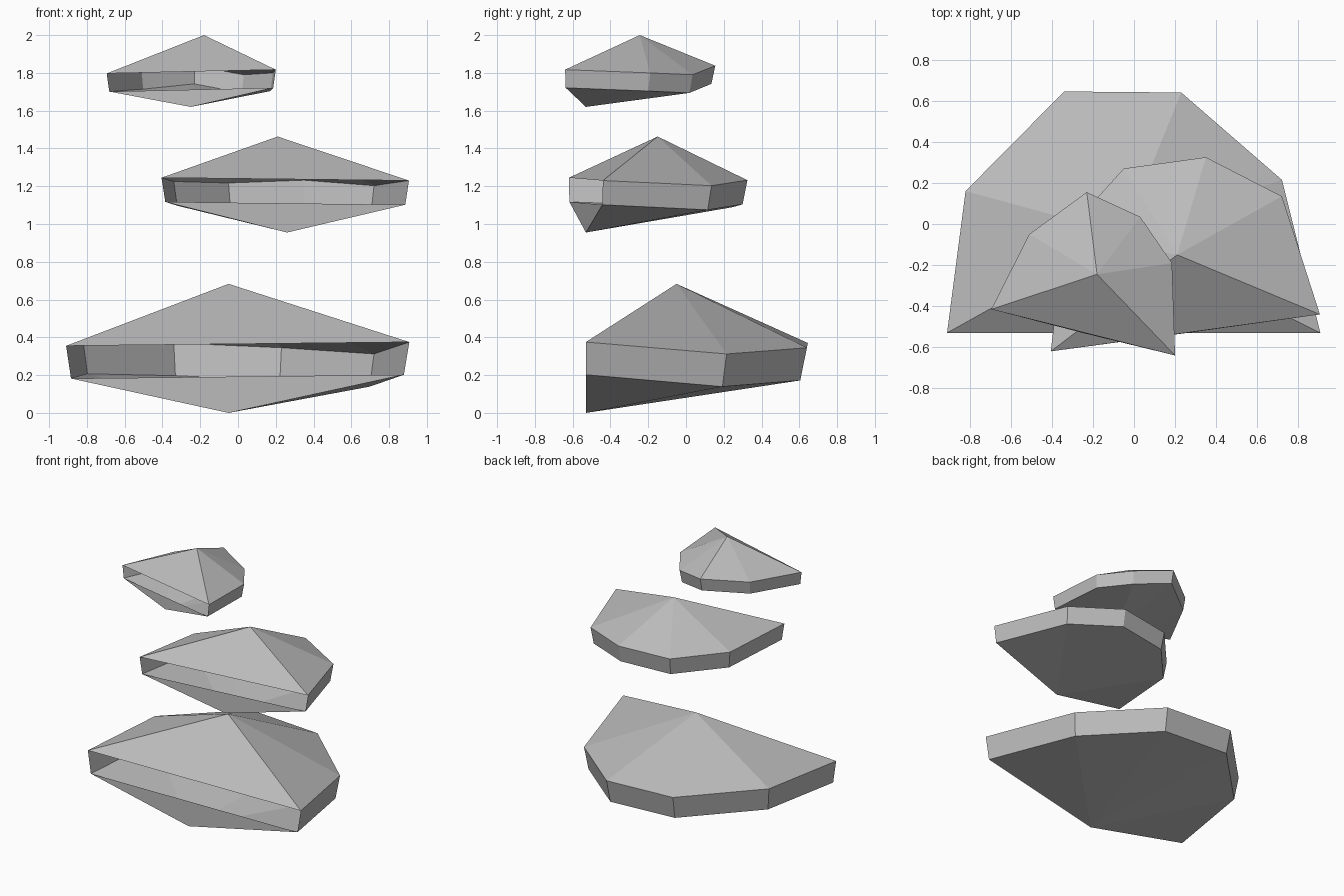
import bpy
from mathutils import Vector

if "Cube" in bpy.data.objects:
    bpy.data.objects.remove(bpy.data.objects["Cube"])

grey = bpy.data.materials.new("plain grey")
grey.diffuse_color = (0.5, 0.5, 0.5, 1)
grey.use_nodes = True
grey.node_tree.nodes["Principled BSDF"].inputs["Base Color"].default_value = grey.diffuse_color


def shelf(name, rim, peak, foot, drop):
    """Fan cap above, rim band round the back (open at the front), fan below."""
    n = len(rim)
    top = [Vector(p) for p in rim]
    # lower rim: slightly drawn in towards the foot and dropped
    low = [Vector((foot[0] + (p.x - foot[0]) * 0.97,
                   foot[1] + (p.y - foot[1]) * 0.97,
                   p.z - drop)) for p in top]
    faces = []
    for i in range(n):
        j = (i + 1) % n
        faces.append((j, i, 2 * n))                  # cap
        faces.append((n + i, n + j, 2 * n + 1))      # underside
        if j:
            faces.append((i, j, n + j, n + i))       # rim band
    mesh = bpy.data.meshes.new(name)
    mesh.from_pydata(top + low + [Vector(peak), Vector(foot)], [], faces)
    mesh.materials.append(grey)
    obj = bpy.data.objects.new(name, mesh)
    bpy.context.collection.objects.link(obj)
    return obj


# Rims run from front left, round the back, to front right
shelf("large_lower_shelf",
      [(-0.91, -0.53, 0.355), (-0.82, 0.16, 0.38), (-0.34, 0.645, 0.37),
       (0.23, 0.64, 0.345), (0.72, 0.215, 0.312), (0.907, -0.53, 0.375)],
      (-0.05, -0.05, 0.683), (-0.05, -0.53, 0.0), 0.173)

shelf("middle_shelf",
      [(-0.405, -0.62, 1.245), (-0.34, -0.05, 1.225), (-0.05, 0.27, 1.217),
       (0.35, 0.325, 1.232), (0.72, 0.135, 1.203), (0.905, -0.44, 1.23)],
      (0.21, -0.15, 1.463), (0.26, -0.53, 0.955), 0.128)

shelf("small_upper_shelf",
      [(-0.695, -0.415, 1.797), (-0.51, -0.05, 1.81), (-0.23, 0.155, 1.838),
       (0.03, 0.035, 1.79), (0.185, -0.19, 1.80), (0.2, -0.64, 1.817)],
      (-0.18, -0.245, 2.0), (-0.25, -0.53, 1.62), 0.096)
